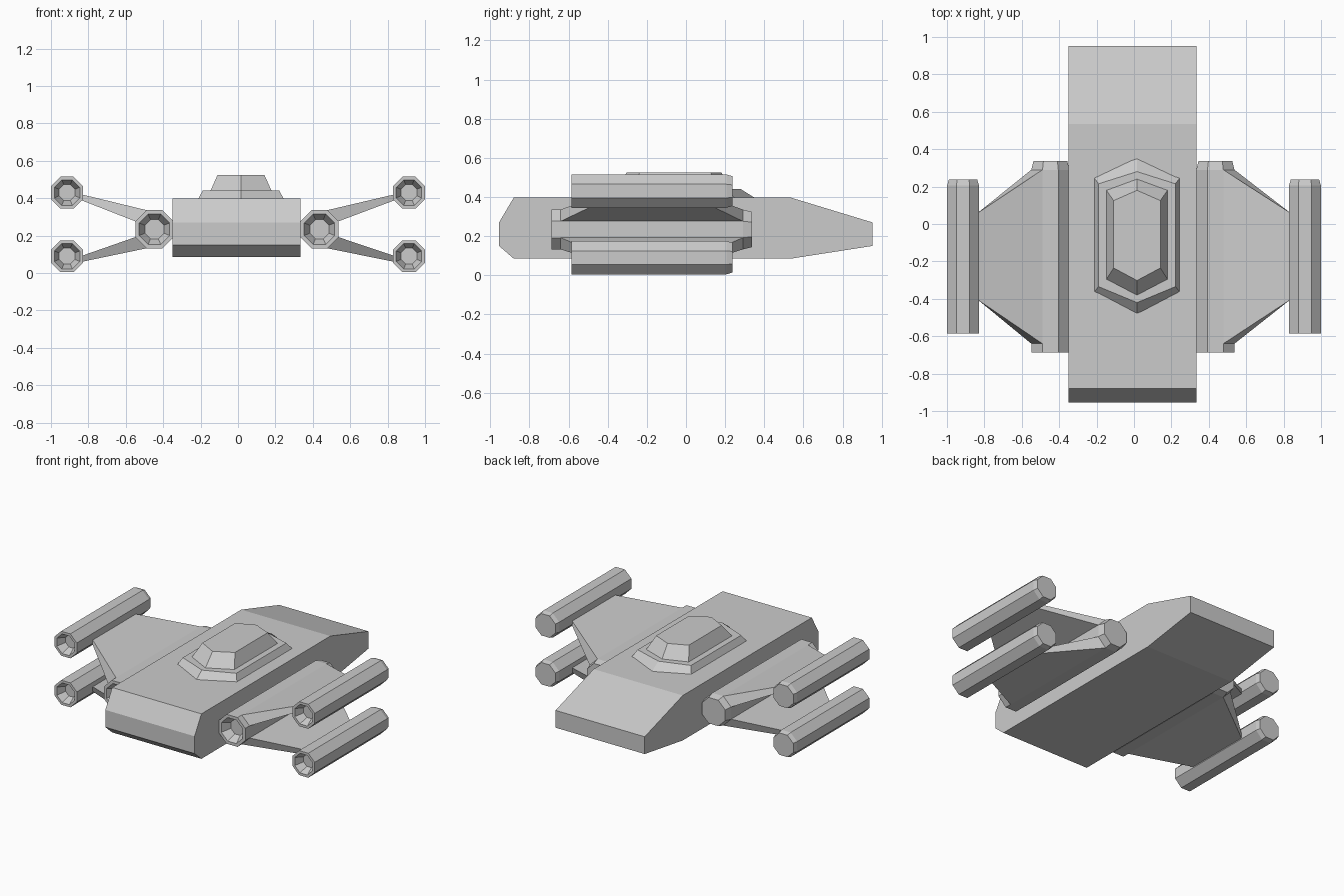
import bpy, bmesh
from math import cos, sin, pi

if "Cube" in bpy.data.objects:
    bpy.data.objects.remove(bpy.data.objects["Cube"])


def loft(name, rings):
    """Skin a list of equal-length point rings and cap both ends."""
    bm = bmesh.new()
    loops = [[bm.verts.new(p) for p in ring] for ring in rings]
    n = len(loops[0])
    for a, b in zip(loops, loops[1:]):
        for i in range(n):
            j = (i + 1) % n
            bm.faces.new((a[i], a[j], b[j], b[i]))
    bm.faces.new(loops[0])
    bm.faces.new(loops[-1])
    bmesh.ops.recalc_face_normals(bm, faces=bm.faces)
    mesh = bpy.data.meshes.new(name)
    bm.to_mesh(mesh)
    bm.free()
    obj = bpy.data.objects.new(name, mesh)
    bpy.context.collection.objects.link(obj)
    return obj


def octagon(x, y, z, r):
    R = r / cos(pi / 8)
    return [(x + R * cos(pi / 8 + i * pi / 4), y, z + R * sin(pi / 8 + i * pi / 4))
            for i in range(8)]


def pod(name, x, z, r, y0, y1, chamfer, end_r):
    # recessed intake at the front, chamfered tail at the back
    stations = [(y0 + 0.06, r * 0.5), (y0, r * 0.8), (y0, r),
                (y1 - chamfer, r), (y1, end_r)]
    return loft(name, [octagon(x, y, z, s) for y, s in stations])


def hexagon(half, y_front, y_front_side, y_back_side, y_back, z, x=0.016):
    return [(x, y_front, z), (x + half, y_front_side, z), (x + half, y_back_side, z),
            (x, y_back, z), (x - half, y_back_side, z), (x - half, y_front_side, z)]


# Hull: side profile extruded across the width
profile = [(-0.955, 0.15), (-0.955, 0.27), (-0.88, 0.397), (0.535, 0.397),
           (0.953, 0.27), (0.953, 0.15), (0.535, 0.085), (-0.88, 0.085)]
loft("hull", [[(x, y, z) for y, z in profile] for x in (-0.35, 0.335)])

# Stepped cabin on the deck
loft("cabin", [
    hexagon(0.232, -0.487, -0.365, 0.25, 0.36, 0.39),
    hexagon(0.205, -0.42, -0.335, 0.215, 0.28, 0.44),
    hexagon(0.163, -0.38, -0.295, 0.18, 0.24, 0.44),
    hexagon(0.125, -0.302, -0.235, 0.125, 0.18, 0.525)])

# Engines, wings and outer pods on both sides
cz, r = 0.234, 0.102
for side, s in (("left", -1), ("right", 1)):
    cx = s * 0.441 - 0.006
    pod(side + "_engine", cx, cz, r, -0.687, 0.337, 0.047, 0.09)
    for level, v in (("upper", 1), ("lower", -1)):
        pod(f"{side}_{level}_pod", s * 0.914, 0.26 + v * 0.17, 0.085,
            -0.585, 0.237, 0.03, 0.076)
        # wing grows from the diagonal face of the engine to the pod
        k = r * 0.414
        root = [(cx + s * k, y, cz + v * r) for y in (-0.64, 0.29)]
        root += [(cx + s * r, y, cz + v * k) for y in (0.29, -0.64)]
        tz = 0.24 + v * 0.165
        tip = [(s * 0.835, y, tz + v * d) for y, d in
               ((-0.405, 0.015), (0.06, 0.015), (0.06, -0.017), (-0.405, -0.017))]
        loft(f"{side}_{level}_wing", [root, tip])
